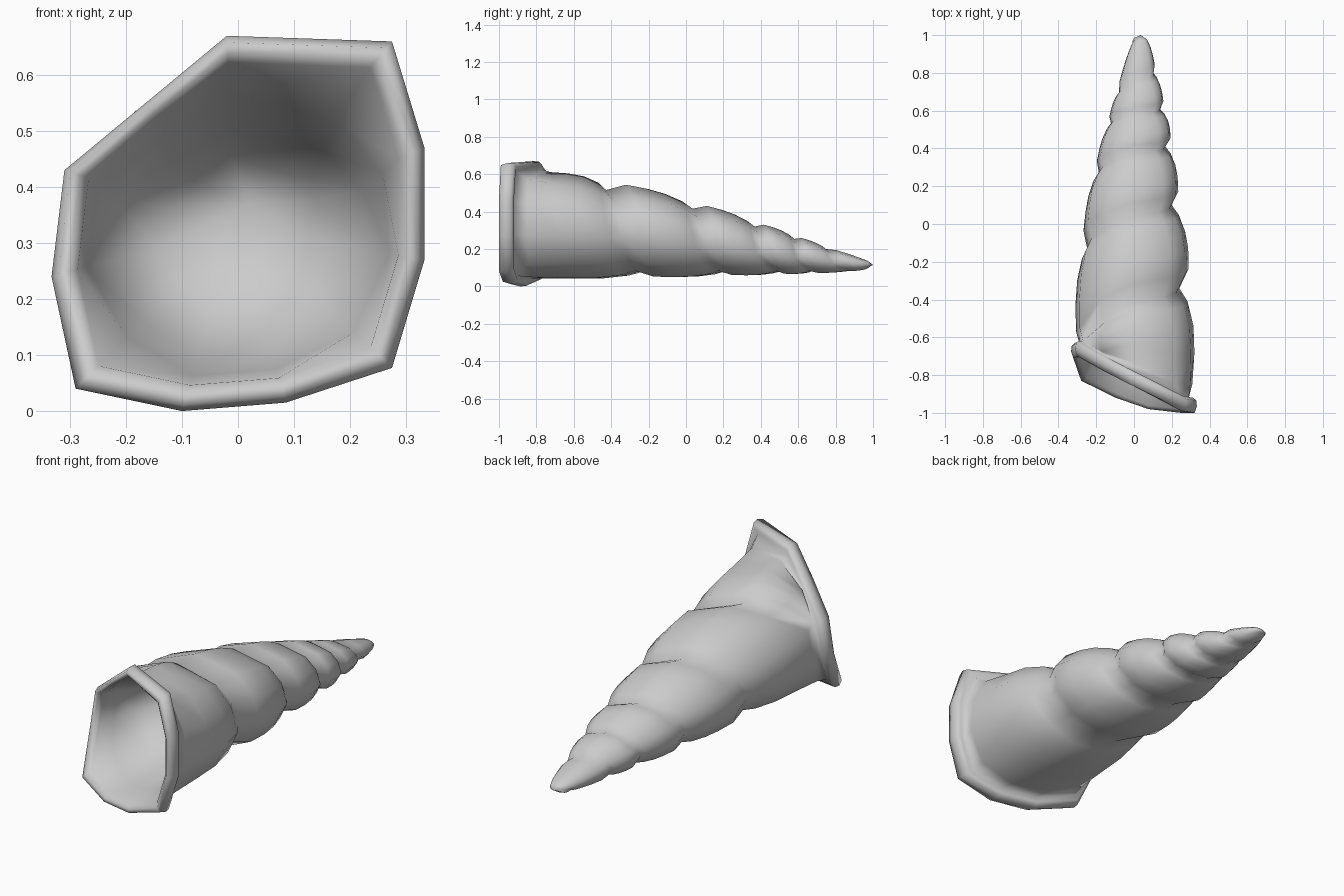
import bpy, bmesh, math
from mathutils import Vector

if "Cube" in bpy.data.objects:
    bpy.data.objects.remove(bpy.data.objects["Cube"])


def look(table, k):
    """Linear lookup in a list of (key, value) pairs with rising keys."""
    if k <= table[0][0]:
        return table[0][1]
    for (a, p), (b, q) in zip(table, table[1:]):
        if k <= b:
            return p + (q - p) * (k - a) / (b - a)
    return table[-1][1]


# Flared opening outline (x, y, z), counter-clockwise seen from the front
LIP = [Vector(p) for p in (
    (-.31, -.70, .43), (-.333, -.71, .24), (-.29, -.83, .04), (-.10, -.92, .0),
    (.085, -.98, .015), (.275, -1.0, .077), (.333, -1.0, .27), (.333, -1.0, .47),
    (.275, -.99, .66), (-.02, -.85, .67), (-.165, -.78, .55))]
ANG = [162, 195, 225, 253, 285, 317, 350, 383, 410, 453, 487]
N = len(LIP)
TURNS = 6

# Suture position along the axis by turn, and the envelope along y
SUTURE = [(-.55, 1), (-.25, .87), (0, .79), (.25, .75), (.5, .70), (.75, .67),
          (1, .60), (1.25, .58), (1.5, .54), (1.75, .50), (2, .40), (2.25, .37),
          (2.5, .29), (2.75, .19), (3, .09), (3.25, .04), (3.5, -.10),
          (3.75, -.26), (4, -.35), (4.25, -.42), (4.45, -.60)]
RX = [(-.62, .33), (-.4, .315), (-.13, .29), (.22, .235), (.48, .18),
      (.68, .128), (.84, .084), (.95, .052), (.985, .035), (1, 0)]
CX = [(-.6, 0), (.2, .003), (.6, .025), (1, .035)]
TOP = [(-.9, .60), (-.6, .605), (-.34, .56), (-.02, .477), (.11, .44), (.42, .335),
       (.6, .27), (.72, .226), (.97, .14), (1, .115)]
BOT = [(-.9, .035), (-.4, .033), (.2, .05), (.75, .07), (.9, .08), (.96, .09), (1, .115)]
PROFILE = [(0, 1), (.12, .42), (.32, .05), (.52, 0), (.77, .14), (1, 1)]   # (v, pinch)


def lip_ring(scale, dy):
    c = Vector((0, 0, .33))
    return [Vector((p.x * scale, p.y + dy, c.z + (p.z - c.z) * scale)) for p in LIP]


NECK = lip_ring(.87, .08)


def suture_y(i):
    if i >= N * TURNS:
        return NECK[i % N].y
    return look(SUTURE, ANG[i % N] / 360 + i // N - 2)


def lobe(a, centre):
    return max(0, math.cos(a - math.radians(centre))) ** 6


def shell_point(i, v, pinch):
    if i == N * TURNS:
        return NECK[0]
    last = i + N >= N * TURNS
    y = suture_y(i) * (1 - v) + suture_y(i + N) * v
    a = math.radians(ANG[i % N])
    if last and v > .5:
        pinch = 0
    f = 1 - pinch * (.18 + .04 * math.cos(a) + .03 * math.sin(a))
    f *= 1 + .05 * lobe(a, 215) - .04 * lobe(a, 127)
    t, b = look(TOP, y), look(BOT, y)
    p = Vector((look(CX, y) + look(RX, y) * f * math.cos(a), y,
                (t + b) / 2 + (t - b) / 2 * f * math.sin(a)))
    return p.lerp(NECK[i % N], v ** 3) if last else p


bm = bmesh.new()

# Coiled whorls: one strip winding from the apex to the neck of the opening
cols = [[bm.verts.new(shell_point(i, v, d)) for v, d in PROFILE]
        for i in range(N * TURNS + 1)]
for a, b in zip(cols, cols[1:]):
    for k in range(len(PROFILE) - 1):
        bm.faces.new((a[k], a[k + 1], b[k + 1], b[k]))

# Rolled lip
rings = [NECK] + [lip_ring(s, d) for s, d in (
    (.94, .08), (.99, .065), (1.0, .035), (.965, .0), (.91, .0), (.86, .02))]
# Hollow inside, rounded, its ceiling sloping down to the back end
for s, depth, slope, cap, ceil in ((.81, -.73, .8, .28, .87), (.72, -.57, .4, .24, .72),
                                   (.44, -.45, .2, .15, .8)):
    ring = []
    for p in lip_ring(s, 0):
        r = Vector((p.x, 0, p.z - .33))
        r *= min(1, cap / r.length)
        if r.z > 0:
            r.z *= ceil
        ring.append(Vector((r.x, depth + (p.y + .87) * slope, r.z + .33)))
    rings.append(ring)
loops = [[bm.verts.new(p) for p in r] for r in rings]
for a, b in zip(loops, loops[1:]):
    for k in range(N):
        j = (k + 1) % N
        bm.faces.new((a[k], a[j], b[j], b[k]))
end = bm.verts.new((.02, -.41, .37))
for k in range(N):
    bm.faces.new((loops[-1][k], loops[-1][(k + 1) % N], end))

bmesh.ops.remove_doubles(bm, verts=bm.verts, dist=.0005)
bmesh.ops.recalc_face_normals(bm, faces=bm.faces)
for f in bm.faces:
    f.smooth = True
mesh = bpy.data.meshes.new("spiral_shell")
bm.to_mesh(mesh)
bm.free()
bpy.context.collection.objects.link(bpy.data.objects.new("spiral_shell", mesh))
